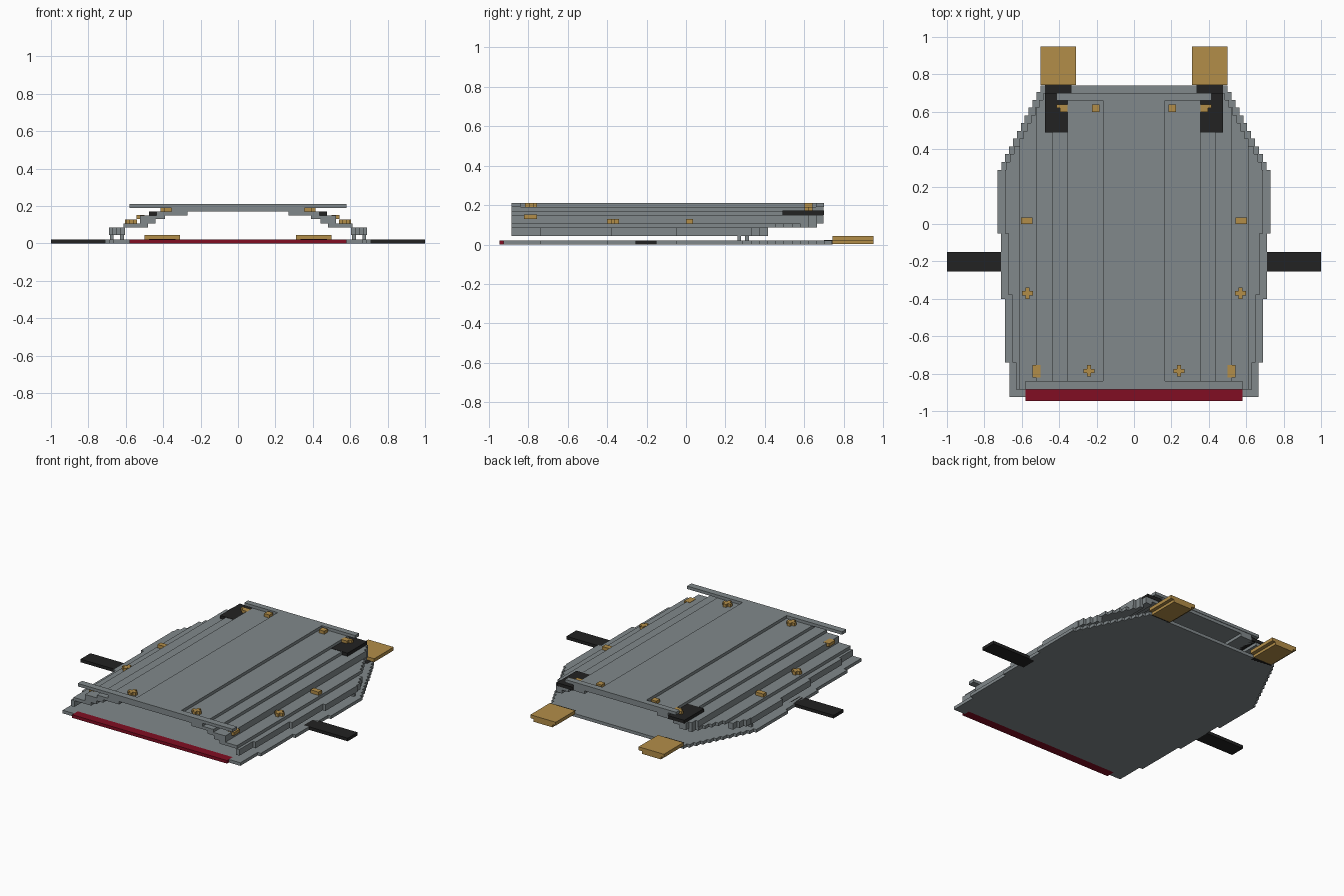
import bpy, bmesh

if "Cube" in bpy.data.objects:
    bpy.data.objects.remove(bpy.data.objects["Cube"])

def material(name, rgb):
    m = bpy.data.materials.new(name)
    m.diffuse_color = (*rgb, 1)
    m.use_nodes = True
    m.node_tree.nodes["Principled BSDF"].inputs["Base Color"].default_value = m.diffuse_color
    return m

GREY = material("hull grey", (0.22, 0.25, 0.26))
GOLD = material("brass gold", (0.45, 0.27, 0.066))
BLACK = material("matte black", (0.016, 0.016, 0.016))
RED = material("dark red", (0.22, 0.004, 0.016))

def prisms(name, mat, items):
    """One object from (outline points, z0, z1) prisms."""
    bm = bmesh.new()
    for pts, z0, z1 in items:
        face = bm.faces.new([bm.verts.new((x, y, z0)) for x, y in pts])
        ext = bmesh.ops.extrude_face_region(bm, geom=[face])["geom"]
        bmesh.ops.translate(bm, vec=(0, 0, z1 - z0),
                            verts=[v for v in ext if isinstance(v, bmesh.types.BMVert)])
    bmesh.ops.recalc_face_normals(bm, faces=bm.faces)
    me = bpy.data.meshes.new(name)
    bm.to_mesh(me)
    bm.free()
    me.materials.append(mat)
    ob = bpy.data.objects.new(name, me)
    bpy.context.collection.objects.link(ob)
    return ob

def rect(x0, x1, y0, y1):
    return [(x0, y0), (x1, y0), (x1, y1), (x0, y1)]

def flip(pts):
    return [(-x, y) for x, y in pts]

def pair(name, mat, items):
    """Same prisms on both sides of the centre line."""
    return prisms(name, mat, items + [(flip(p), a, b) for p, a, b in items])

def stairs(steps):
    """Stepped edge points from (y0, y1, x) runs."""
    return [p for y0, y1, x in steps for p in ((x, y0), (x, y1))]

# Rear corner taper shared by the base and the shell
DY, DX = 0.0415, 0.0208
taper = [(0.29 + k * DY, 0.29 + (k + 1) * DY, 0.73 - DX * (k + 1)) for k in range(10)]
taper.append((taper[-1][1], 0.74, 0.50))

# Base plate with stepped sides and a notch for the red strip
side = stairs([(-0.925, -0.74, 0.665), (-0.74, -0.40, 0.69), (-0.40, -0.05, 0.71),
               (-0.05, 0.29, 0.73)] + taper)
right = [(0.58, -0.885), (0.58, -0.925)] + side
prisms("base_plate", GREY, [(right + flip(right)[::-1], 0, 0.021)])

# Red front strip
prisms("front_strip", RED, [(rect(-0.58, 0.58, -0.945, -0.885), 0, 0.021)])

def strip(xin, xmax, yend, front=-0.885):
    """Shell strip whose outer edge follows the rear taper."""
    steps = [(front, taper[0][0], xmax)]
    for y0, y1, x in taper:
        x = min(xmax, x - 0.035)
        if x > xin + 0.01 and y0 < yend:
            steps.append((y0, min(y1, yend), x))
    return [(xin, front)] + stairs(steps) + [(xin, steps[-1][1])]

# Shell layers, from the lowest wall to the roof
wall = [(-0.885, -0.74, 0.63), (-0.74, -0.38, 0.65), (-0.38, -0.05, 0.67), (-0.05, 0.29, 0.69)]
wall += [(y0, y1, x - 0.025) for y0, y1, x in taper[:3]]
pair("lower_wall", GREY, [([(0.605, -0.885)] + stairs(wall) + [(0.605, taper[2][1])], 0.044, 0.086)])
pair("side_step", GREY, [(strip(0.48, 0.612, 0.675), 0.086, 0.107)])
pair("shoulder", GREY, [(strip(0.44, 0.525, 0.697), 0.107, 0.13),
                        (strip(0.39, 0.525, 0.697), 0.13, 0.15)])
pair("upper_step", GREY, [(rect(0.27, 0.435, -0.885, 0.697), 0.15, 0.17)])
prisms("roof_plate", GREY, [(rect(-0.355, 0.355, -0.885, 0.697), 0.17, 0.19)])

# Raised I-shaped roof frame
half = [(0.58, -0.885), (0.58, -0.84), (0.165, -0.84), (0.165, 0.66), (0.415, 0.66), (0.415, 0.70)]
prisms("roof_frame", GREY, [(half + flip(half)[::-1], 0.19, 0.21)])

# Small posts joining wall and base
pair("wall_post", GREY, [(rect(x, x + 0.02, y, y + 0.02), 0.021, 0.044)
                         for x, y in ((0.61, 0.26), (0.61, 0.30), (0.665, 0.26))])

# Black side arms, rear blocks and nozzle mounts
pair("side_arm", BLACK, [(rect(0.67, 1.0, -0.255, -0.15), 0, 0.021)])
pair("rear_block", BLACK, [(rect(0.355, 0.477, 0.49, 0.70), 0.15, 0.172)])
pair("nozzle_mount", BLACK, [(rect(0.335, 0.477, 0.70, 0.742), 0, 0.0225)])

# Gold rear nozzles: wide plate over a narrower one
pair("nozzle", GOLD, [(rect(0.31, 0.50, 0.742, 0.95), 0.021, 0.044),
                      (rect(0.335, 0.477, 0.742, 0.95), 0.003, 0.021)])

# Gold studs on the steps
def plus(x, y, a=0.03, b=0.011):
    return [(x + u, y + v) for u, v in
            ((-a, -b), (-b, -b), (-b, -a), (b, -a), (b, -b), (a, -b),
             (a, b), (b, b), (b, a), (-b, a), (-b, b), (-a, b))]

pair("roof_stud", GOLD, [(rect(0.185, 0.225, 0.60, 0.64), 0.19, 0.211),
                         (plus(0.24, -0.785), 0.19, 0.211)])
pair("rear_stud", GOLD, [(rect(0.35, 0.395, 0.60, 0.64), 0.17, 0.19),
                         (rect(0.395, 0.415, 0.62, 0.64), 0.17, 0.19)])
pair("side_stud", GOLD, [(rect(0.543, 0.603, 0.0, 0.035), 0.107, 0.129),
                         (plus(0.57, -0.37), 0.107, 0.129)])
pair("front_stud", GOLD, [(rect(0.50, 0.543, -0.82, -0.755), 0.13, 0.152)])
